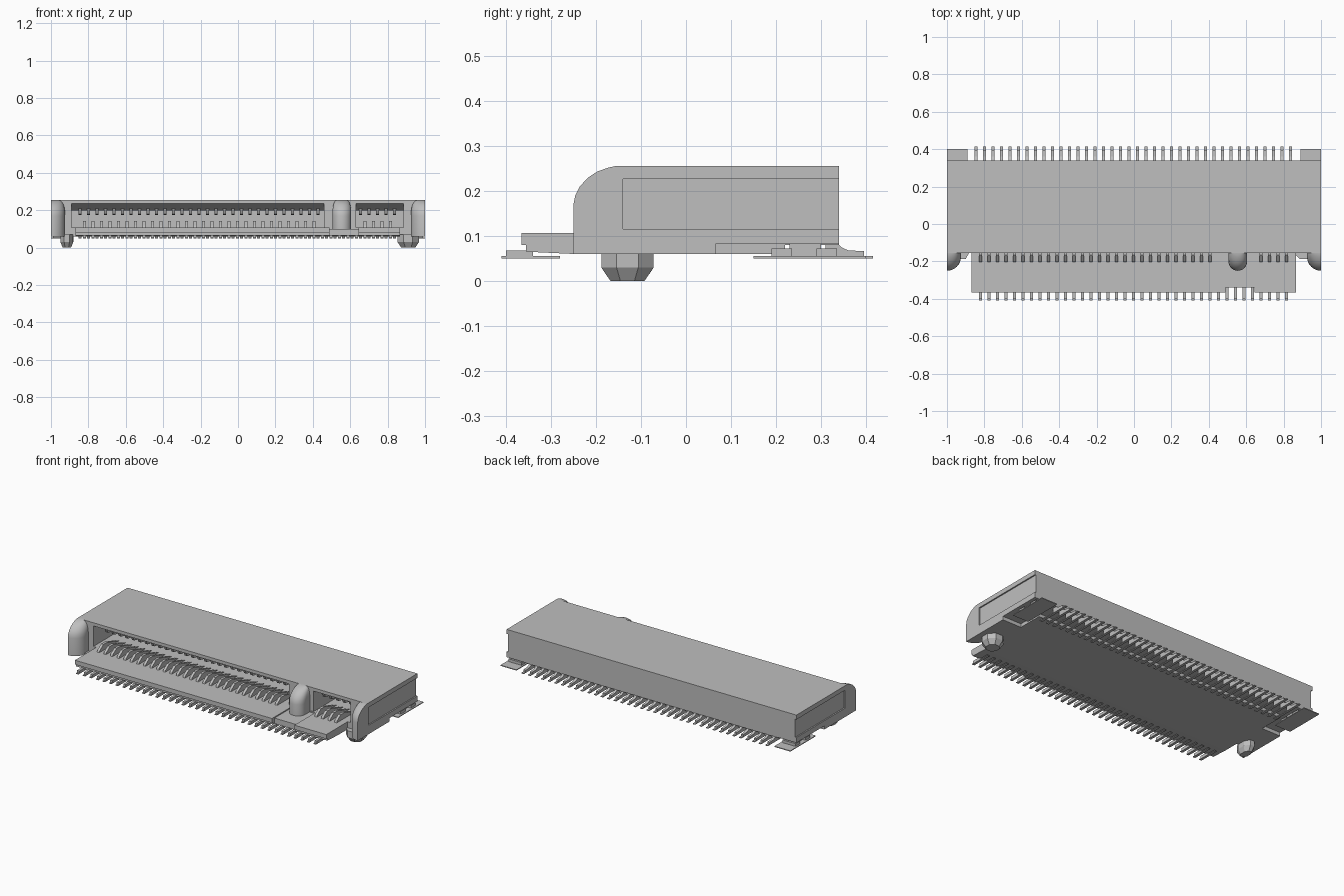
import bpy, bmesh, math

if "Cube" in bpy.data.objects:
    bpy.data.objects.remove(bpy.data.objects["Cube"], do_unlink=True)

grey = bpy.data.materials.new("plain_grey")
grey.use_nodes = True
COLOUR = (0.52, 0.52, 0.52, 1)
grey.diffuse_color = COLOUR
grey.node_tree.nodes["Principled BSDF"].inputs["Base Color"].default_value = COLOUR


def add_prism(bm, x0, x1, profile):
    """Extrude a (y, z) outline from x0 to x1."""
    add_loft(bm, [[(x, y, z) for y, z in profile] for x in (x0, x1)])


def add_box(bm, x0, x1, y0, y1, z0, z1):
    add_prism(bm, x0, x1, [(y0, z0), (y1, z0), (y1, z1), (y0, z1)])


def add_loft(bm, rings):
    """Bridge closed rings of equal length and cap both ends."""
    rows = [[bm.verts.new(p) for p in ring] for ring in rings]
    n = len(rows[0])
    for a, b in zip(rows, rows[1:]):
        for i in range(n):
            j = (i + 1) % n
            bm.faces.new((a[i], a[j], b[j], b[i]))
    bm.faces.new(rows[0][::-1])
    bm.faces.new(rows[-1])


def finish(bm, name, smooth=False):
    bmesh.ops.recalc_face_normals(bm, faces=bm.faces[:])
    mesh = bpy.data.meshes.new(name)
    bm.to_mesh(mesh)
    bm.free()
    obj = bpy.data.objects.new(name, mesh)
    bpy.context.collection.objects.link(obj)
    mesh.materials.append(grey)
    if smooth:
        bpy.ops.object.select_all(action='DESELECT')
        obj.select_set(True)
        bpy.context.view_layer.objects.active = obj
        bpy.ops.object.shade_smooth_by_angle(angle=math.radians(35))
    return obj


def cut(obj, x0, x1, profile):
    """Subtract a prism from obj and discard the cutter."""
    bm = bmesh.new()
    add_prism(bm, x0, x1, profile)
    cutter = finish(bm, "cutter")
    cutter.hide_render = True
    mod = obj.modifiers.new("cut", 'BOOLEAN')
    mod.operation = 'DIFFERENCE'
    mod.solver = 'EXACT'
    mod.object = cutter
    bpy.ops.object.select_all(action='DESELECT')
    obj.select_set(True)
    bpy.context.view_layer.objects.active = obj
    bpy.ops.object.modifier_apply(modifier=mod.name)
    bpy.data.objects.remove(cutter, do_unlink=True)


def rect(y0, y1, z0, z1):
    return [(y0, z0), (y1, z0), (y1, z1), (y0, z1)]


# Main housing with card slots, side recesses and relieved underside
bm = bmesh.new()
add_box(bm, -1, 1, -0.155, 0.34, 0.06, 0.255)
housing = finish(bm, "housing")
slot = [(-0.2, 0.107), (0.12, 0.107), (0.12, 0.2), (-0.08, 0.2),
        (-0.155, 0.235), (-0.2, 0.235)]
for x0, x1 in ((-0.89, 0.46), (0.63, 0.885)):
    cut(housing, x0, x1, slot)
for x0, x1 in ((-1.1, -0.992), (0.992, 1.1)):
    cut(housing, x0, x1, rect(-0.154, 0.4, 0.115, 0.227))
for x0, x1 in ((-1.1, -0.87), (0.87, 1.1)):
    cut(housing, x0, x1, rect(0.065, 0.4, 0.0, 0.082))
cut(housing, -0.9, 0.9, rect(0.22, 0.4, 0.0, 0.08))

# Front tongue with a notch below the key post
bm = bmesh.new()
add_prism(bm, -0.87, 0.865, [(-0.365, 0.107), (-0.365, 0.08), (-0.355, 0.08),
                             (-0.355, 0.065), (-0.25, 0.06), (-0.15, 0.06),
                             (-0.15, 0.107)])
tongue = finish(bm, "front_tongue")
cut(tongue, 0.49, 0.645, rect(-0.5, -0.34, 0.0, 0.2))
cut(tongue, 0.49, 0.645, rect(-0.5, -0.16, 0.1, 0.2))

# Rounded key post and end cheeks: (z, front y, width factor)
LEVELS = [(0.17, -0.25, 1), (0.19, -0.246, 1), (0.21, -0.236, 0.97),
          (0.23, -0.217, 0.9), (0.243, -0.197, 0.8), (0.251, -0.175, 0.68),
          (0.255, -0.158, 0.55)]


def bullnose(name, cx, half, base, a0, a1):
    rings = []
    for z, front, k in [(base, -0.25, 1)] + LEVELS:
        w = half * k
        r = min(w, -0.15 - front)
        ring = []
        for i in range(13):
            a = a0 + (a1 - a0) * i / 12
            ring.append((cx + w * math.cos(a), front + r * (1 - math.sin(a)), z))
        ring.append((ring[-1][0], -0.14, z))
        ring.insert(0, (ring[0][0], -0.14, z))
        rings.append(ring)
    bm = bmesh.new()
    add_loft(bm, rings)
    finish(bm, name, smooth=True)


bullnose("key_post", 0.555, 0.05, 0.095, 0, math.pi)
bullnose("left_cheek", 1.0, 0.075, 0.06, math.pi / 2, math.pi)
bullnose("right_cheek", -1.0, 0.075, 0.06, 0, math.pi / 2)

# Contact rows
PITCH = 0.0455
HALF = 0.008
front_x = [-0.822 + PITCH * i for i in range(37)]
back_x = [-0.846 + PITCH * i for i in range(38)]


def clear_of_key(x):
    return not 0.45 < x < 0.64


bm = bmesh.new()
for x in front_x:
    add_box(bm, x - HALF, x + HALF, -0.41, -0.28, 0.05, 0.055)
    add_box(bm, x - HALF, x + HALF, -0.40, -0.34, 0.055, 0.068)
finish(bm, "front_pins")

bm = bmesh.new()
for x in back_x:
    add_prism(bm, x - HALF, x + HALF,
              [(0.20, 0.05), (0.415, 0.05), (0.415, 0.055), (0.395, 0.055),
               (0.395, 0.066), (0.36, 0.068), (0.345, 0.075), (0.338, 0.083),
               (0.31, 0.083), (0.31, 0.055), (0.20, 0.055)])
finish(bm, "back_pins")

bm = bmesh.new()
for x in filter(clear_of_key, front_x):
    add_prism(bm, x - HALF, x + HALF,
              [(-0.205, 0.105), (-0.2, 0.118), (-0.165, 0.143), (-0.13, 0.143),
               (0.0, 0.105)])
finish(bm, "lower_contacts")

bm = bmesh.new()
for x in filter(clear_of_key, back_x):
    add_prism(bm, x - HALF, x + HALF,
              [(-0.1, 0.212), (-0.085, 0.18), (-0.06, 0.175), (-0.04, 0.18),
               (0.06, 0.203)])
finish(bm, "upper_contacts")

# Corner solder tabs with retaining clips
for side, s in (("left", 1), ("right", -1)):
    bm = bmesh.new()
    add_box(bm, s * 0.89, s * 1.0, 0.15, 0.40, 0.05, 0.055)
    for y0, y1 in ((0.19, 0.235), (0.29, 0.335)):
        add_box(bm, s * 0.90, s * 0.99, y0, y1, 0.055, 0.072)
    add_box(bm, s * 0.91, s * 0.97, 0.23, 0.30, 0.055, 0.083)
    finish(bm, side + "_solder_tab")

# Faceted locating pegs
for name, cx, rx in (("left_peg", 0.91, 0.062), ("right_peg", -0.915, 0.037)):
    rings = []
    for z, k in ((0.07, 1), (0.03, 1), (0.0, 0.65)):
        rings.append([(cx + rx * k * math.cos(i * math.pi / 4 + 0.39),
                       -0.13 + 0.063 * k * math.sin(i * math.pi / 4 + 0.39), z)
                      for i in range(8)])
    bm = bmesh.new()
    add_loft(bm, rings)
    finish(bm, name)
